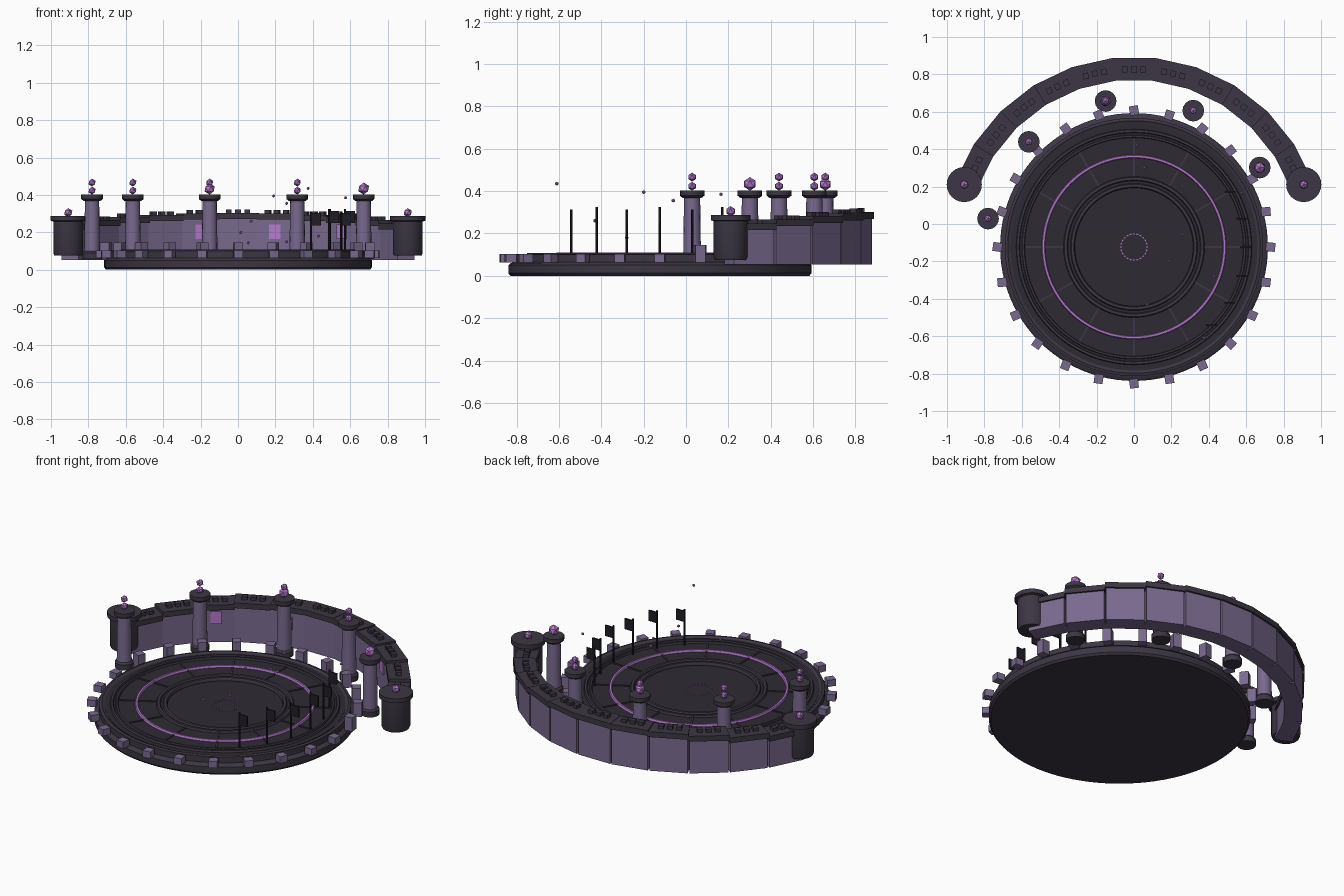
import bpy, bmesh, math, random
from mathutils import Matrix, Vector

if "Cube" in bpy.data.objects:
    bpy.data.objects.remove(bpy.data.objects["Cube"])

CY = -0.123  # centre of the round arena in y


def material(name, rgb):
    m = bpy.data.materials.new(name)
    m.use_nodes = True
    m.diffuse_color = (*rgb, 1)
    b = m.node_tree.nodes["Principled BSDF"]
    b.inputs["Base Color"].default_value = (*rgb, 1)
    b.inputs["Roughness"].default_value = 0.8
    return m


DARK = material("dark stone", (0.045, 0.037, 0.056))
FLOOR = material("black floor", (0.028, 0.023, 0.034))
STONE = material("mauve stone", (0.19, 0.142, 0.27))
GLOW = material("violet glow", (0.46, 0.19, 0.61))
IRON = material("black iron", (0.015, 0.012, 0.019))


def polar(r, deg, z=0.0):
    a = math.radians(deg)
    return Vector((r * math.cos(a), CY + r * math.sin(a), z))


def finish(name, bm, mat, smooth=False):
    me = bpy.data.meshes.new(name)
    bmesh.ops.recalc_face_normals(bm, faces=bm.faces)
    bm.to_mesh(me)
    bm.free()
    me.materials.append(mat)
    ob = bpy.data.objects.new(name, me)
    bpy.context.collection.objects.link(ob)
    if smooth:
        bpy.ops.object.select_all(action="DESELECT")
        ob.select_set(True)
        bpy.context.view_layer.objects.active = ob
        bpy.ops.object.shade_smooth_by_angle(angle=math.radians(35))
    return ob


def lathe(name, profile, mat, centre, sides=64):
    """Spin (radius, z) points around a vertical axis."""
    bm = bmesh.new()
    vs = [bm.verts.new((r, 0, z)) for r, z in profile]
    edges = [bm.edges.new(p) for p in zip(vs, vs[1:])]
    bmesh.ops.spin(bm, geom=vs + edges, cent=(0, 0, 0), axis=(0, 0, 1),
                   angle=math.tau, steps=sides)
    bmesh.ops.remove_doubles(bm, verts=bm.verts, dist=0.0003)
    bmesh.ops.translate(bm, verts=bm.verts, vec=centre)
    return finish(name, bm, mat, True)


def ring(name, r, z, w, h, mat, sides=96):
    """Low raised band with a chamfered top."""
    c = w * 0.6
    return lathe(name, [(r - w, z - h), (r - w, z), (r - c, z + h),
                        (r + c, z + h), (r + w, z), (r + w, z - h)],
                 mat, (0, CY, 0), sides)


def add_box(bm, pos, size, deg=0.0):
    m = (Matrix.Translation(pos) @ Matrix.Rotation(math.radians(deg), 4, "Z")
         @ Matrix.Diagonal((*size, 1)))
    bmesh.ops.create_cube(bm, size=1, matrix=m)


def add_ball(bm, pos, r):
    bmesh.ops.create_icosphere(bm, subdivisions=1, radius=r,
                               matrix=Matrix.Translation(pos))


# Stepped platform and its floor
lathe("platform", [(0, 0), (0.705, 0), (0.716, 0.012), (0.716, 0.05), (0.705, 0.06),
                   (0.69, 0.064), (0.69, 0.1), (0.675, 0.104), (0.66, 0.095),
                   (0.6, 0.092), (0.0, 0.08)], DARK, (0, CY, 0), 96)
lathe("floor", [(0.66, 0.09), (0.66, 0.097), (0.32, 0.097), (0.32, 0.088), (0, 0.088)],
      FLOOR, (0, CY, 0), 96)
for label, r, w in (("outer", 0.62, 0.01), ("middle", 0.592, 0.008),
                    ("inner", 0.365, 0.012), ("pit", 0.328, 0.012)):
    ring(label + "_floor_ring", r, 0.1, w, 0.008, DARK)
ring("glowing_ring", 0.484, 0.1, 0.009, 0.009, GLOW)

# Radial floor ribs
bm = bmesh.new()
for i in range(12):
    add_box(bm, polar(0.478, i * 30, 0.098), (0.21, 0.01, 0.008), i * 30)
finish("floor_ribs", bm, DARK)

# Dashed circle in the middle
bm = bmesh.new()
for i in range(24):
    add_box(bm, polar(0.07, i * 15, 0.09), (0.006, 0.01, 0.006), i * 15)
finish("centre_rune", bm, GLOW)

# Battlement blocks around the rim, taller along the back
random.seed(4)
bm = bmesh.new()
for i in range(24):
    top = 0.145 if 0 < i < 12 else 0.102
    add_box(bm, polar(0.73, i * 15, (0.062 + top) / 2),
            (0.05, 0.048, top - 0.062), i * 15 + random.uniform(-12, 12))
finish("rim_blocks", bm, STONE)

# Free-standing pillars with glowing orbs
for i, (deg, low, high) in enumerate(((169, 0.021, True), (135, 0.021, True),
                                      (101, 0.03, True), (66.5, 0.021, True),
                                      (32.3, 0.032, False))):
    c = polar(0.795, deg)
    tag = "_%d" % (i + 1)
    lathe("pillar_base" + tag, [(0, 0.058), (0.052, 0.058), (0.052, 0.09),
                                (0.042, 0.1), (0, 0.1)], DARK, c, 16)
    lathe("pillar_shaft" + tag, [(0.042, 0.09), (0.038, 0.375)], STONE, c, 16)
    lathe("pillar_cap" + tag, [(0, 0.368), (0.045, 0.368), (0.058, 0.378),
                               (0.058, 0.402), (0, 0.402)], DARK, c, 16)
    bm = bmesh.new()
    add_ball(bm, c + Vector((0, 0, 0.402 + low)), low)
    if high:
        add_ball(bm, c + Vector((0, 0, 0.466)), 0.021)
    finish("pillar_orbs" + tag, bm, GLOW)

# Curved rear wall made of straight segments that rise towards the middle
SEGS, STEP, MID = 11, 140 / 11, 0.95
wall, cap, crenels, banners = (bmesh.new() for _ in range(4))
for i in range(SEGS):
    deg = 20 + STEP * (i + 0.5)
    off = abs(i - SEGS // 2)
    top = 0.302 - 0.0022 * off * off
    length = 2 * MID * math.tan(math.radians(STEP / 2))
    z0, z1 = 0.053, top - 0.032
    add_box(wall, polar(MID, deg, (z0 + z1) / 2), (0.1, length, z1 - z0), deg)
    # Mitred coping slab
    ends = [polar(r / math.cos(math.radians(STEP / 2)), deg + s * STEP / 2, z)
            for z in (z1, top)
            for r, s in ((0.889, -1), (1.011, -1), (1.011, 1), (0.889, 1))]
    vs = [cap.verts.new(p) for p in ends]
    cap.faces.new(vs[:4])
    cap.faces.new(vs[4:])
    for k in range(4):
        n = (k + 1) % 4
        cap.faces.new((vs[k], vs[n], vs[n + 4], vs[k + 4]))
    for k in (-1, 0, 1):
        add_box(crenels, polar(MID, deg + k * 3, top + 0.009),
                (0.032, 0.03, 0.02), deg)
    if off in (1, 3):
        add_box(banners, polar(0.897, deg, 0.203), (0.009, 0.062, 0.075), deg)
finish("rear_wall", wall, STONE)
finish("wall_coping", cap, DARK)
finish("wall_crenels", crenels, DARK)
finish("wall_banners", banners, GLOW)

# Round towers closing the wall
for side, deg in (("left", 20.2), ("right", 159.8)):
    c = polar(0.967, deg)
    lathe(side + "_tower", [(0, 0.075), (0.074, 0.075), (0.08, 0.09), (0.08, 0.258),
                            (0.094, 0.262), (0.094, 0.288), (0, 0.288)], DARK, c, 24)
    bm = bmesh.new()
    add_ball(bm, c + Vector((0, 0, 0.305)), 0.024)
    finish(side + "_tower_orb", bm, GLOW)

# Flags standing along the left side of the arena
bm = bmesh.new()
for i in range(6):
    c = polar(0.572, -47 + i * 15.6)
    top = 0.312 + 0.012 * (i % 2)
    bmesh.ops.create_cone(bm, cap_ends=True, segments=8, radius1=0.006, radius2=0.006,
                          depth=top - 0.09,
                          matrix=Matrix.Translation(c + Vector((0, 0, (top + 0.09) / 2))))
    add_box(bm, c + Vector((0.028, 0, top - 0.042)), (0.05, 0.008, 0.065))
finish("flags", bm, IRON)

# Drifting sparks
bm = bmesh.new()
for p in ((0.375, -0.61, 0.435), (0.575, 0.165, 0.385), (0.19, -0.2, 0.395),
          (0.26, -0.06, 0.355), (0.07, -0.43, 0.26), (0.015, 0.42, 0.2),
          (0.43, -0.28, 0.18), (0.055, 0.3, 0.145), (0.26, 0.2, 0.15)):
    add_ball(bm, p, 0.009)
finish("sparks", bm, GLOW)
